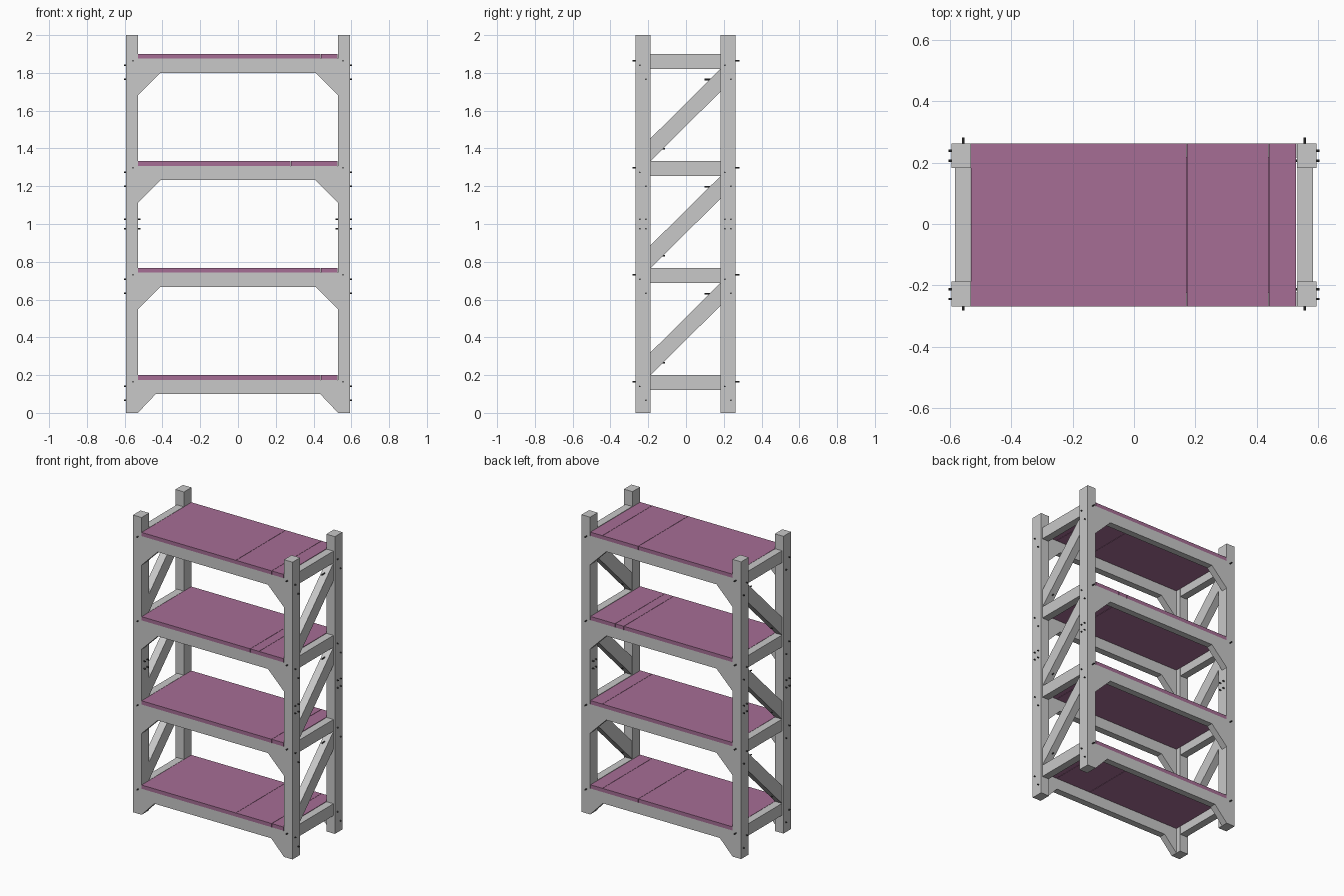
import bpy, bmesh
from mathutils import Vector

old = bpy.data.objects.get("Cube")
if old:
    bpy.data.objects.remove(old, do_unlink=True)


def material(name, rgb):
    m = bpy.data.materials.new(name)
    m.use_nodes = True
    m.diffuse_color = (*rgb, 1)
    m.node_tree.nodes["Principled BSDF"].inputs["Base Color"].default_value = (*rgb, 1)
    return m


GREY = material("light grey frame", (0.58, 0.58, 0.58))
PLUM = material("plum shelf", (0.38, 0.155, 0.30))
DARK = material("dark bolt", (0.06, 0.06, 0.06))


def finish(name, bm, mat):
    bmesh.ops.recalc_face_normals(bm, faces=bm.faces)
    mesh = bpy.data.meshes.new(name)
    bm.to_mesh(mesh)
    bm.free()
    mesh.materials.append(mat)
    ob = bpy.data.objects.new(name, mesh)
    bpy.context.collection.objects.link(ob)
    return ob


def prism(name, points, offset, mat):
    """Extrude a closed outline of 3D points along offset."""
    bm = bmesh.new()
    face = bm.faces.new([bm.verts.new(p) for p in points])
    out = bmesh.ops.extrude_face_region(bm, geom=[face])
    moved = [v for v in out["geom"] if isinstance(v, bmesh.types.BMVert)]
    bmesh.ops.translate(bm, verts=moved, vec=offset)
    return finish(name, bm, mat)


def box(name, x0, x1, y0, y1, z0, z1, mat):
    outline = [(x0, y0, z0), (x1, y0, z0), (x1, y1, z0), (x0, y1, z0)]
    return prism(name, outline, (0, 0, z1 - z0), mat)


def bolt(name, start, end, radius=0.004):
    a, b = Vector(start), Vector(end)
    bm = bmesh.new()
    bmesh.ops.create_cone(bm, cap_ends=True, segments=10, radius1=radius,
                          radius2=radius, depth=(b - a).length)
    turn = (b - a).to_track_quat("Z", "Y").to_matrix()
    bmesh.ops.rotate(bm, verts=bm.verts, matrix=turn)
    bmesh.ops.translate(bm, verts=bm.verts, vec=(a + b) / 2)
    return finish(name, bm, DARK)


# Main dimensions
FRONT, BACK = -0.268, 0.262
POST = 0.08
IN_F, IN_B = FRONT + POST, BACK - POST
INNER, OUTER = 0.53, 0.594
BEAM = 0.045
RAIL_IN, RAIL_OUT = 0.532, 0.583
TOPS = [0.20, 0.767, 1.333, 1.90]
SEAMS = [[0.173, 0.44], [0.44], [0.28, 0.345], [0.173, 0.44]]

# Corner posts
for s, side in ((-1, "right"), (1, "left")):
    x0, x1 = sorted((s * INNER, s * OUTER))
    box(f"{side}_front_post", x0, x1, FRONT, IN_F, 0, 2, GREY)
    box(f"{side}_back_post", x0, x1, IN_B, BACK, 0, 2, GREY)

for n, top in enumerate(TOPS):
    board = top - 0.025
    low = top - 0.10
    drop, run = (0.10, 0.095) if n == 0 else (0.12, 0.12)

    # Long beams with corner gussets
    half = [(INNER, board), (INNER, low - drop), (INNER - run, low)]
    outline = half + [(-x, z) for x, z in reversed(half)]
    for name, y in (("front", FRONT), ("back", BACK - BEAM)):
        prism(f"{name}_beam_{n + 1}", [(x, y, z) for x, z in outline],
              (0, BEAM, 0), GREY)

    # Shelf boards, butted with hairline seams
    edges = [-INNER] + SEAMS[n] + [INNER]
    for a, b in zip(edges, edges[1:]):
        box(f"shelf_board_{n + 1}", a, b - 0.002, FRONT, BACK, board, top, PLUM)

    for s, side in ((-1, "right"), (1, "left")):
        x0, x1 = sorted((s * RAIL_IN, s * RAIL_OUT))
        mid = s * 0.556

        # End rails
        box(f"{side}_end_rail_{n + 1}", x0, x1, IN_F, IN_B, top - 0.08, top, GREY)

        # Diagonal end braces, rising from front to back
        if n < len(TOPS) - 1:
            high = TOPS[n + 1] - 0.08
            brace = [(IN_F, top), (IN_B, high - 0.12), (IN_B, high), (IN_F, top + 0.12)]
            prism(f"{side}_brace_{n + 1}", [(x0, y, z) for y, z in brace],
                  (x1 - x0, 0, 0), GREY)
            bolt("brace_low_bolt", (mid, -0.14, top + 0.065), (mid, -0.112, top + 0.065))
            bolt("brace_high_bolt", (mid, 0.098, high - 0.055), (mid, 0.13, high - 0.055))

        # Bolts through the post fronts and backs
        bolt("front_bolt", (mid, FRONT + 0.01, top - 0.035), (mid, FRONT - 0.014, top - 0.035))
        bolt("back_bolt", (mid, BACK - 0.01, top - 0.035), (mid, BACK + 0.02, top - 0.035))

        # Bolts through the post sides
        for y, z in ((-0.244, top - 0.06), (-0.212, top - 0.133),
                     (0.206, top - 0.06), (0.238, top - 0.133)):
            bolt("side_bolt", (s * (OUTER - 0.01), y, z), (s * (OUTER + 0.009), y, z))

# Splice bolts halfway up each post
for s in (-1, 1):
    for y in (-0.244, -0.212, 0.206, 0.238):
        for z in (0.975, 1.025):
            bolt("splice_bolt", (s * (INNER - 0.014), y, z), (s * (OUTER + 0.01), y, z))
